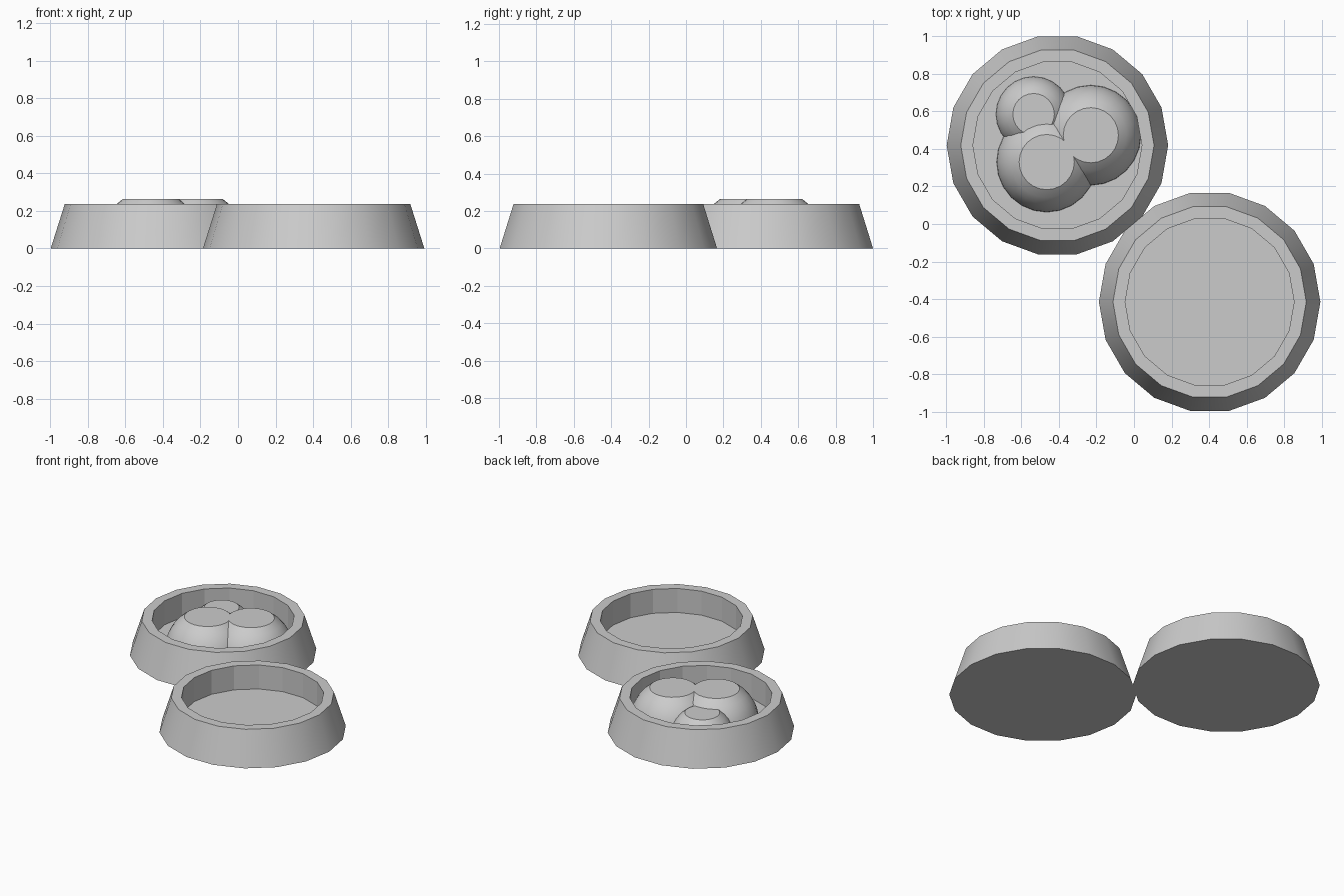
import bpy, bmesh
from math import sin, cos, pi, radians

if "Cube" in bpy.data.objects:
    bpy.data.objects.remove(bpy.data.objects["Cube"])


def lathe(name, profile, sides, centre, flat_bands=()):
    """Revolve (radius, z) points and close both ends with flat caps."""
    bm = bmesh.new()
    rings = [[bm.verts.new((r * cos(2 * pi * i / sides), r * sin(2 * pi * i / sides), z))
              for i in range(sides)] for r, z in profile]
    flat = []
    for b in range(len(rings) - 1):
        lo, hi = rings[b], rings[b + 1]
        for i in range(sides):
            j = (i + 1) % sides
            f = bm.faces.new((lo[i], lo[j], hi[j], hi[i]))
            if b in flat_bands:
                flat.append(f)
    bm.faces.new(rings[0][::-1])
    bm.faces.new(rings[-1])
    bm.faces.index_update()
    flat_ids = [f.index for f in flat]
    mesh = bpy.data.meshes.new(name)
    bm.to_mesh(mesh)
    bm.free()
    obj = bpy.data.objects.new(name, mesh)
    obj.location = centre
    bpy.context.collection.objects.link(obj)
    bpy.ops.object.select_all(action='DESELECT')
    obj.select_set(True)
    bpy.context.view_layer.objects.active = obj
    bpy.ops.object.shade_smooth_by_angle(angle=radians(30))
    for k in flat_ids:
        mesh.polygons[k].use_smooth = False
    return obj


FLOOR = 0.07

# Two bowls: sloped outside, flat rim, straight faceted inner wall, flat floor
bowl = [(0.59, 0), (0.515, 0.237), (0.45, 0.237), (0.45, FLOOR)]
lathe("food_bowl", bowl, 18, (-0.408, 0.419, 0), flat_bands=(2,))
lathe("water_bowl", bowl, 18, (0.403, -0.415, 0), flat_bands=(2,))


def food_lump(name, x, y, radius, top):
    # Rounded dome cut flat at the top
    cut = radians(57)
    base = top - radius * sin(cut)
    steps = 5
    profile = [(radius * cos(cut * k / steps), base + radius * sin(cut * k / steps))
               for k in range(steps + 1)]
    lathe(name, profile, 24, (x, y, 0))


# Heap of food
food_lump("food_lump_small", -0.535, 0.585, 0.203, 0.215)
food_lump("food_lump_right", -0.23, 0.473, 0.27, 0.265)
food_lump("food_lump_front", -0.465, 0.33, 0.27, 0.265)
